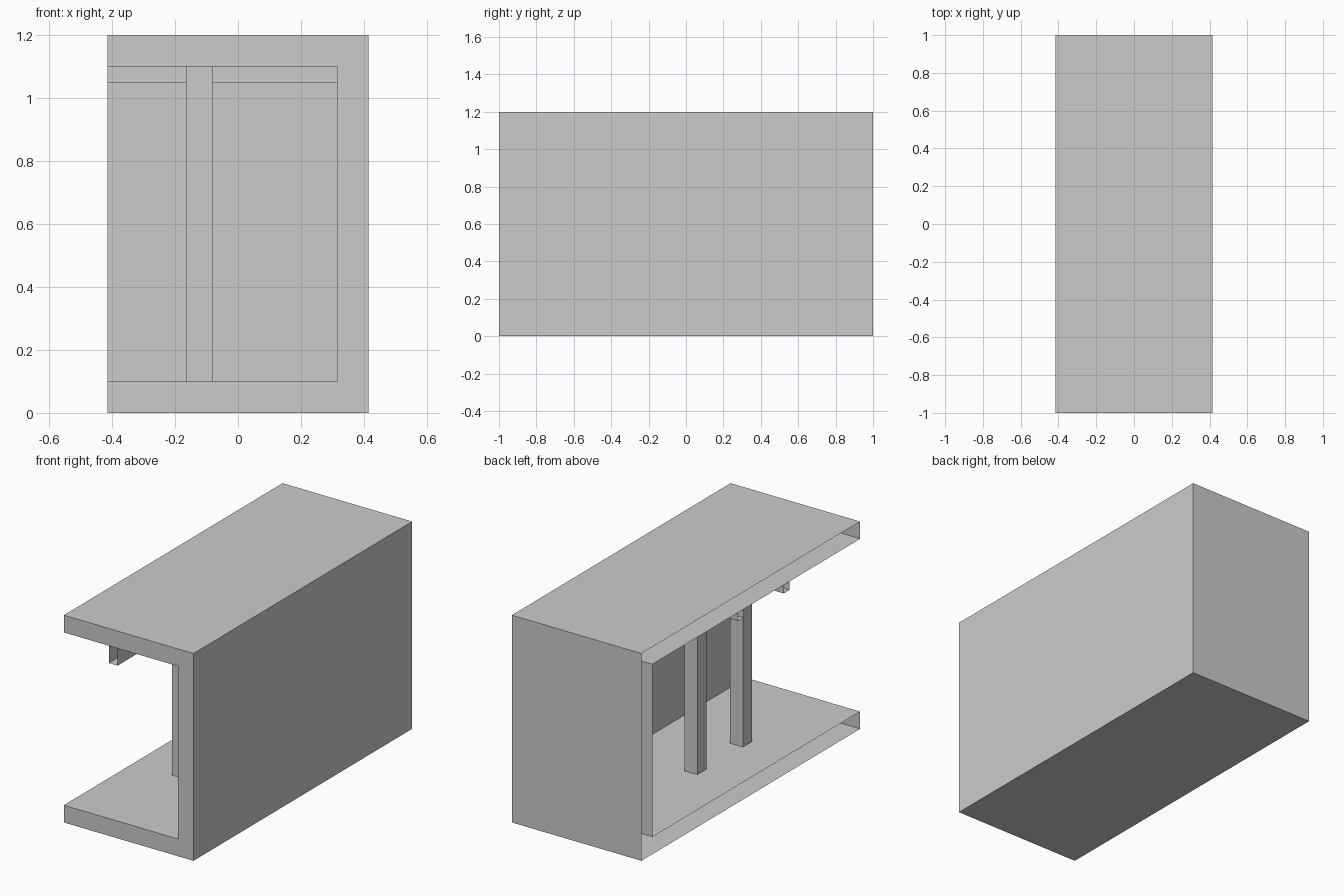
import bpy
import bmesh
from mathutils import Vector

cube = bpy.data.objects.get("Cube")
if cube:
    bpy.data.objects.remove(cube, do_unlink=True)

grey = bpy.data.materials.new("plain_grey")
grey.use_nodes = True
GREY = (0.6, 0.6, 0.6, 1)
grey.diffuse_color = GREY
grey.node_tree.nodes["Principled BSDF"].inputs["Base Color"].default_value = GREY

HALF_W, HALF_L, HEIGHT, WALL = 0.415, 1.0, 1.2, 0.1


def add_box(bm, lo, hi, open_sides=(), inward=False):
    """Add a box, leaving out the sides whose outward direction is listed."""
    lo, hi = Vector(lo), Vector(hi)
    centre, size = (lo + hi) / 2, hi - lo
    verts = bmesh.ops.create_cube(bm, size=1)["verts"]
    for v in verts:
        v.co = centre + v.co * size
    faces = list({f for v in verts for f in v.link_faces})
    for f in faces:
        f.normal_update()
    drop = [f for f in faces
            if any(f.normal.dot(Vector(d)) > 0.9 for d in open_sides)]
    keep = [f for f in faces if f not in drop]
    if inward:
        bmesh.ops.reverse_faces(bm, faces=keep)
    bmesh.ops.delete(bm, geom=drop, context='FACES_ONLY')


def finish(name, bm):
    mesh = bpy.data.meshes.new(name)
    bm.to_mesh(mesh)
    bm.free()
    mesh.materials.append(grey)
    obj = bpy.data.objects.new(name, mesh)
    bpy.context.collection.objects.link(obj)
    return obj


def box(name, lo, hi, open_sides=()):
    bm = bmesh.new()
    add_box(bm, lo, hi, open_sides)
    return finish(name, bm)


LEFT_OPEN, FRONT_OPEN = (-1, 0, 0), (0, -1, 0)

# Room shell: outer and inner skins, open on one long side
bm = bmesh.new()
in_x, in_y, in_top = HALF_W - WALL, HALF_L - WALL, HEIGHT - WALL
add_box(bm, (-HALF_W, -HALF_L, 0), (HALF_W, HALF_L, HEIGHT),
        (LEFT_OPEN, FRONT_OPEN))
add_box(bm, (-HALF_W, -HALF_L, WALL), (in_x, in_y, in_top),
        (LEFT_OPEN, FRONT_OPEN), inward=True)

# C-shaped front rim joining the two skins
outer = [(-HALF_W, 0), (HALF_W, 0), (HALF_W, HEIGHT), (-HALF_W, HEIGHT)]
inner = [(-HALF_W, WALL), (in_x, WALL), (in_x, in_top), (-HALF_W, in_top)]
for i in range(3):
    ring = (outer[i], outer[i + 1], inner[i + 1], inner[i])
    bm.faces.new([bm.verts.new((x, -HALF_L, z)) for x, z in ring])
bmesh.ops.remove_doubles(bm, verts=bm.verts[:], dist=0.0001)
finish("room_shell", bm)

# Two columns, each with an open-ended ceiling joist above it
COL_X, COL_R, JOIST_R = -0.123, 0.0417, 0.025
for label, y in (("back", 0.09), ("front", -0.328)):
    box(label + "_column", (COL_X - COL_R, y - COL_R, WALL),
        (COL_X + COL_R, y + COL_R, in_top))
    box(label + "_joist", (-HALF_W, y - JOIST_R, in_top - 0.05),
        (in_x, y + JOIST_R, in_top), (LEFT_OPEN,))

# Long ceiling beam, open at the front end
box("long_beam", (-0.126, -HALF_L, in_top - 0.1), (-0.071, in_y, in_top),
    (FRONT_OPEN,))
